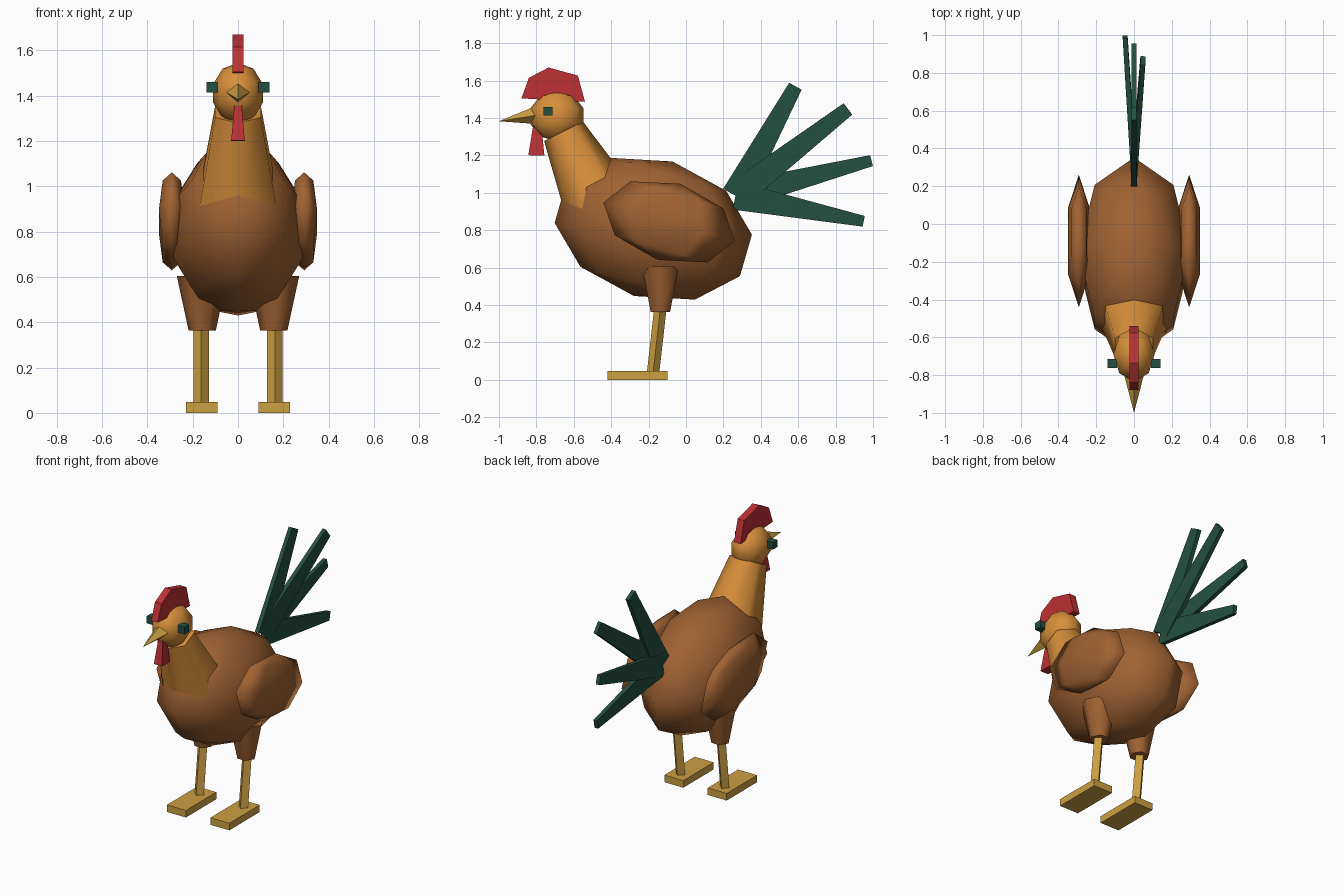
import bpy, bmesh, math
from mathutils import Vector, Matrix

if "Cube" in bpy.data.objects:
    bpy.data.objects.remove(bpy.data.objects["Cube"])


def material(name, rgb):
    m = bpy.data.materials.new(name)
    lin = [(c / 255 / 12.92) if c < 11 else ((c / 255 + 0.055) / 1.055) ** 2.4 for c in rgb]
    m.diffuse_color = (*lin, 1)
    m.use_nodes = True
    m.node_tree.nodes["Principled BSDF"].inputs["Base Color"].default_value = m.diffuse_color
    return m


BROWN = material("brown feathers", (160, 98, 50))
GOLD = material("golden feathers", (215, 143, 58))
RED = material("red skin", (190, 48, 52))
HORN = material("yellow horn", (204, 160, 66))
GREEN = material("dark green", (36, 80, 64))


def loft(name, rings, mat, sharp=None, mirror=False):
    """Skin a list of point rings; 'sharp' is the crease angle, None means fully smooth."""
    bm = bmesh.new()
    vs = [[bm.verts.new(p) for p in ring] for ring in rings]
    n = len(rings[0])
    for a, b in zip(vs, vs[1:]):
        for i in range(n):
            j = (i + 1) % n
            bm.faces.new((a[i], a[j], b[j], b[i]))
    for ring in (vs[0], vs[-1]):
        if (ring[0].co - ring[1].co).length > 1e-4:
            bm.faces.new(ring)
    bmesh.ops.remove_doubles(bm, verts=bm.verts, dist=1e-4)
    bmesh.ops.recalc_face_normals(bm, faces=bm.faces)
    me = bpy.data.meshes.new(name)
    bm.to_mesh(me)
    bm.free()
    me.materials.append(mat)
    me.polygons.foreach_set("use_smooth", [True] * len(me.polygons))
    if sharp is not None:
        me.set_sharp_from_angle(angle=math.radians(sharp))
    ob = bpy.data.objects.new(name, me)
    bpy.context.collection.objects.link(ob)
    if mirror:
        ob.modifiers.new("Mirror", 'MIRROR')
    return ob


def ellipsoid(name, centre, radii, segs, rows, tilt, mat, mirror=False):
    """Low-poly ball with upright poles and a vertex at front and back, tilted about x."""
    rot = Matrix.Rotation(math.radians(tilt), 3, 'X')
    rings = []
    for r in range(rows + 1):
        lat = math.pi * (r / rows - 0.5)
        ring = []
        for s in range(segs):
            t = 2 * math.pi * s / segs
            p = Vector((math.cos(lat) * math.sin(t) * radii[0],
                        math.cos(lat) * math.cos(t) * radii[1],
                        math.sin(lat) * radii[2]))
            ring.append(rot @ p + Vector(centre))
        rings.append(ring)
    return loft(name, rings, mat, None, mirror)


def taper(name, p0, p1, r0, r1, n, mat, phase=0, sharp=65, mirror=False):
    """Tapered n-sided rod; r0 and r1 are (sideways, other) radii."""
    p0, p1 = Vector(p0), Vector(p1)
    axis = (p1 - p0).normalized()
    e1 = Vector((1, 0, 0))
    e1 = (e1 - axis * e1.dot(axis)).normalized()
    e2 = axis.cross(e1)
    rings = []
    for p, (a, b) in ((p0, r0), (p1, r1)):
        ang = [math.radians(phase) + 2 * math.pi * i / n for i in range(n)]
        rings.append([p + e1 * a * math.cos(t) + e2 * b * math.sin(t) for t in ang])
    return loft(name, rings, mat, sharp, mirror)


def slab(name, outline, x0, x1, mat, mirror=False):
    """Plate with a side-view (y, z) outline between two x values."""
    return loft(name, [[(x, y, z) for y, z in outline] for x in (x0, x1)], mat, 20, mirror)


def rect(y0, y1, z0, z1):
    return [(y0, z0), (y1, z0), (y1, z1), (y0, z1)]


# Body, neck, head
ellipsoid("body", (0, -0.175, 0.808), (0.31, 0.542, 0.374), 8, 5, -16, BROWN)
taper("neck", (0, -0.47, 0.96), (0, -0.655, 1.33), (0.193, 0.193), (0.116, 0.116), 6, GOLD, 30)
ellipsoid("head", (0, -0.69, 1.41), (0.115, 0.15, 0.135), 8, 5, 0, GOLD)

# Beak, comb, wattle, eyes
taper("beak", (0, -0.80, 1.415), (0, -1.0, 1.383), (0.052, 0.048), (0, 0), 4, HORN, 0, 30)
slab("comb", [(-0.88, 1.505), (-0.84, 1.615), (-0.735, 1.67), (-0.578, 1.627), (-0.54, 1.487)],
     -0.024, 0.024, RED)
k = math.sqrt(2)
taper("wattle", (0, -0.80, 1.20), (0, -0.795, 1.36), (0.03 * k, 0.043 * k), (0.016 * k, 0.022 * k),
      4, RED, 45, 30)
slab("eye", rect(-0.763, -0.714, 1.413, 1.46), 0.09, 0.14, GREEN, True)

# Wings
ellipsoid("wing", (0.292, -0.09, 0.845), (0.066, 0.366, 0.212), 6, 4, -16.3, BROWN, True)

# Legs and feet
taper("thigh", (0.158, -0.137, 0.363), (0.158, -0.137, 0.605), (0.06, 0.06), (0.112, 0.112),
      6, BROWN, 0, 65, True)
taper("shank", (0.163, -0.177, 0.03), (0.163, -0.135, 0.40), (0.034, 0.033), (0.034, 0.033),
      4, HORN, 0, 30, True)
slab("foot", rect(-0.42, -0.10, 0, 0.047), 0.09, 0.23, HORN, True)

# Fan of tail feathers: tip (x, y, z) and tip half-width
feathers = [(0, 0.585, 1.57, 0.038), (0.047, 0.865, 1.448, 0.038),
            (-0.047, 0.991, 1.172, 0.03), (0, 0.95, 0.848, 0.029)]
for i, (x, y, z, w) in enumerate(feathers):
    taper(f"tail_feather_{i + 1}", (0, 0.265, 0.985), (x, y, z), (0.015 * k, 0.076 * k),
          (0.013 * k, w * k), 4, GREEN, 45, 30)
